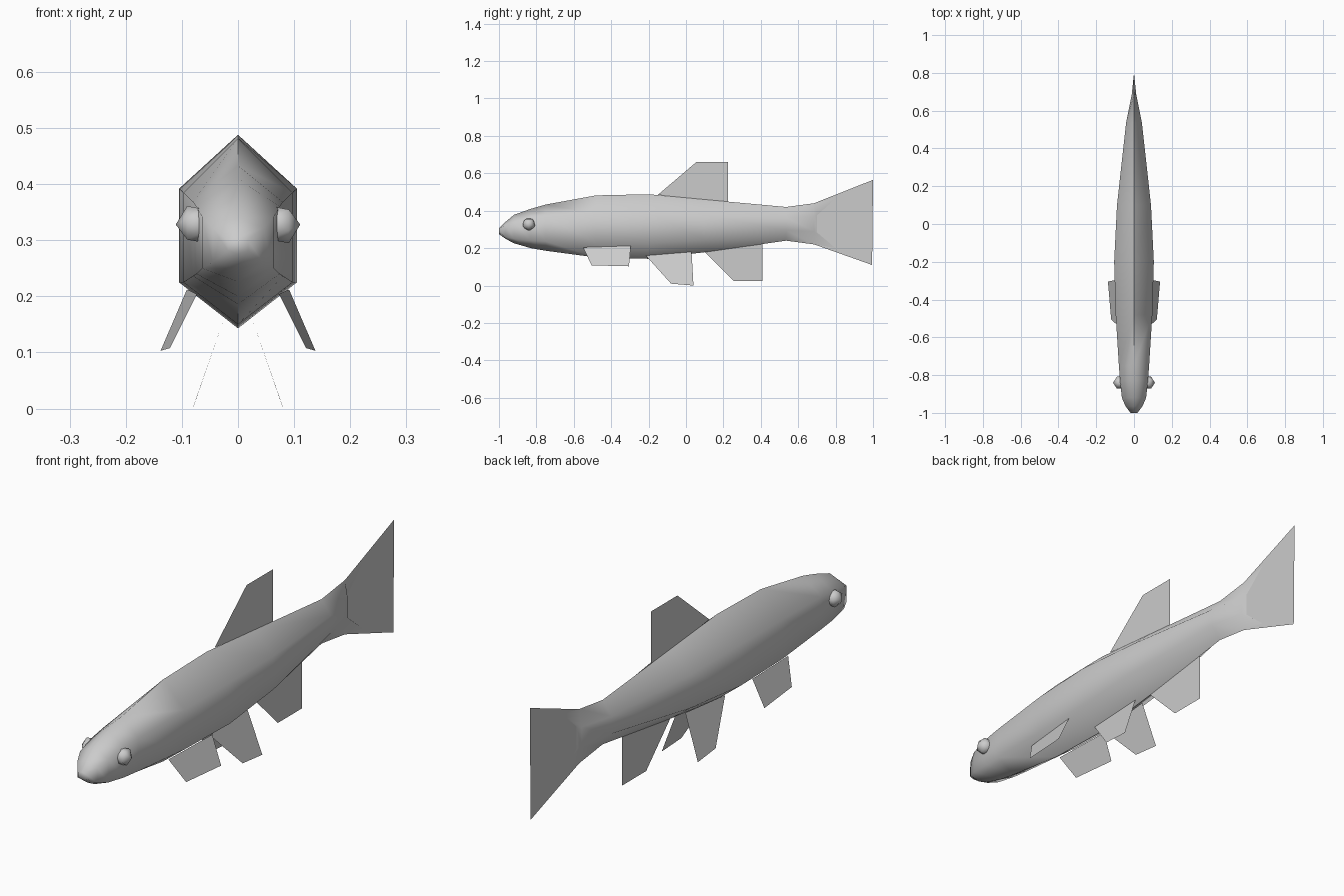
import bpy, bmesh, math
from mathutils import Matrix

cube = bpy.data.objects.get("Cube")
if cube:
    bpy.data.objects.remove(cube, do_unlink=True)

grey = bpy.data.materials.new("plain grey")
grey.use_nodes = True
grey.diffuse_color = (0.6, 0.6, 0.6, 1)
grey.node_tree.nodes["Principled BSDF"].inputs["Base Color"].default_value = (0.6, 0.6, 0.6, 1)


def finish(name, bm, smooth=False):
    for f in bm.faces:
        f.smooth = smooth
    mesh = bpy.data.meshes.new(name)
    bm.to_mesh(mesh)
    bm.free()
    mesh.materials.append(grey)
    obj = bpy.data.objects.new(name, mesh)
    bpy.context.collection.objects.link(obj)
    return obj


# Body: six-sided rings lofted from nose to tail root
# y, top z, upper side z, lower side z, bottom z, half width
sections = [
    (-1.0, 0.305, 0.30, 0.282, 0.275, 0.018),
    (-0.965, 0.34, 0.322, 0.26, 0.25, 0.045),
    (-0.92, 0.378, 0.342, 0.25, 0.226, 0.064),
    (-0.83, 0.41, 0.36, 0.24, 0.20, 0.074),
    (-0.75, 0.433, 0.368, 0.236, 0.186, 0.080),
    (-0.48, 0.482, 0.385, 0.225, 0.15, 0.097),
    (-0.20, 0.488, 0.392, 0.225, 0.143, 0.105),
    (0.10, 0.460, 0.380, 0.245, 0.178, 0.090),
    (0.535, 0.42, 0.365, 0.295, 0.24, 0.042),
    (0.685, 0.44, 0.370, 0.290, 0.22, 0.012),
]
bm = bmesh.new()
rings = []
for y, top, up, lo, bot, w in sections:
    pts = [(0, y, top), (w, y, up), (w, y, lo), (0, y, bot), (-w, y, lo), (-w, y, up)]
    rings.append([bm.verts.new(p) for p in pts])
# Tail root pinches onto the flat tail fin
end = [bm.verts.new(p) for p in
       [(0, 0.80, 0.465), (0, 0.70, 0.375), (0, 0.70, 0.285), (0, 0.80, 0.20)]]
rings.append(end + [end[2], end[1]])
for a, b in zip(rings, rings[1:]):
    for i in range(6):
        j = (i + 1) % 6
        bm.faces.new((a[i], a[j], b[j], b[i]))
bm.faces.new(rings[0])
bmesh.ops.recalc_face_normals(bm, faces=bm.faces)
# Sharp ridge on the back and keel behind the head
for e in bm.edges:
    if all(abs(v.co.x) < 1e-5 and v.co.y > -0.76 for v in e.verts):
        e.smooth = False
finish("body", bm, True)


# Fins: single flat sheets
def fin(name, pts):
    bm = bmesh.new()
    bm.faces.new([bm.verts.new(p) for p in pts])
    finish(name, bm)


fin("dorsal_fin", [(0, -0.15, 0.485), (0, 0.055, 0.66), (0, 0.225, 0.66), (0, 0.225, 0.44)])
fin("anal_fin", [(0, 0.10, 0.18), (0, 0.255, 0.025), (0, 0.41, 0.025), (0, 0.41, 0.225)])
fin("tail_fin", [(0, 0.685, 0.44), (0, 1.0, 0.565), (0, 0.995, 0.11), (0, 0.685, 0.22)])

pectoral = [(0.073, -0.55, 0.204), (0.121, -0.505, 0.108), (0.138, -0.305, 0.103), (0.091, -0.295, 0.2125)]
pelvic = [(0.025, -0.215, 0.16), (0.077, -0.08, 0.01), (0.081, 0.04, 0.0), (0.018, 0.03, 0.18)]

for side, s in (("left", 1), ("right", -1)):
    for part, pts in (("pectoral_fin", pectoral), ("pelvic_fin", pelvic)):
        fin(f"{side}_{part}", [(s * x, y, z) for x, y, z in pts])
    # Eye: faceted ball with one corner pointing outwards
    bm = bmesh.new()
    bmesh.ops.create_icosphere(bm, subdivisions=1, radius=0.037)
    bmesh.ops.transform(bm, verts=bm.verts,
                        matrix=Matrix.Translation((s * 0.074, -0.84, 0.328))
                        @ Matrix.Rotation(s * math.pi / 2, 4, 'Y'))
    finish(f"{side}_eye", bm, True)
